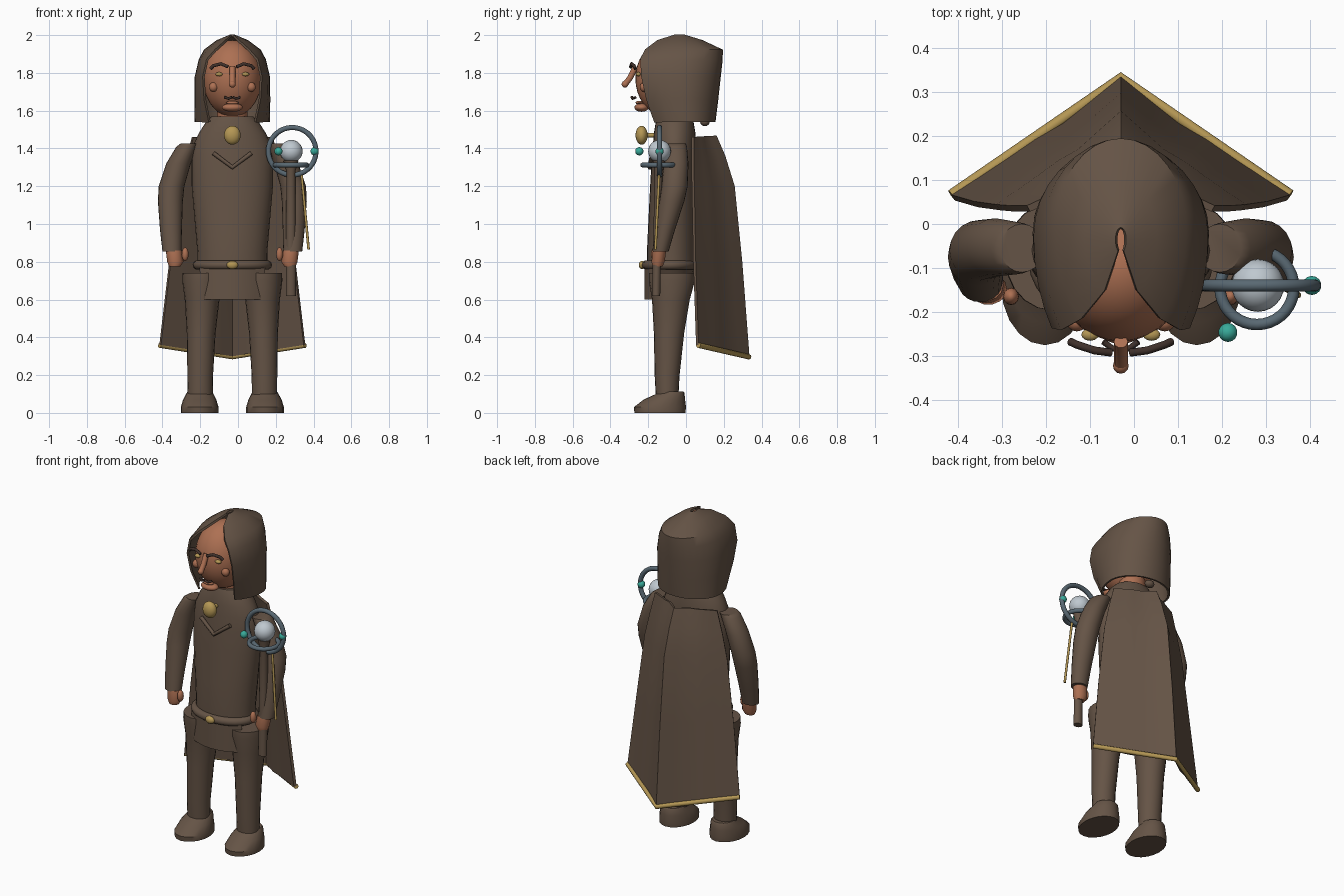
import bpy, bmesh, math
from mathutils import Vector

if "Cube" in bpy.data.objects:
    bpy.data.objects.remove(bpy.data.objects["Cube"])

CX = -0.03  # symmetry line of the body


def material(name, rgb):
    m = bpy.data.materials.new(name)
    m.diffuse_color = (*rgb, 1)
    m.use_nodes = True
    m.node_tree.nodes["Principled BSDF"].inputs["Base Color"].default_value = m.diffuse_color
    return m


CLOTH = material("brown_cloth", (0.130, 0.088, 0.061))
SKIN = material("skin", (0.42, 0.163, 0.086))
GOLD = material("gold", (0.46, 0.31, 0.09))
STEEL = material("steel", (0.10, 0.14, 0.17))
SILVER = material("silver", (0.52, 0.58, 0.63))
TEAL = material("teal", (0.04, 0.40, 0.32))
HAIR = material("dark_brown", (0.05, 0.03, 0.024))


def finish(name, bm, mat, thick=0):
    bmesh.ops.recalc_face_normals(bm, faces=bm.faces)
    me = bpy.data.meshes.new(name)
    bm.to_mesh(me)
    bm.free()
    ob = bpy.data.objects.new(name, me)
    bpy.context.collection.objects.link(ob)
    me.materials.append(mat)
    if thick:
        mod = ob.modifiers.new("thickness", 'SOLIDIFY')
        mod.thickness = thick
        mod.offset = 0
    return ob


def skin_rows(name, rows, mat, closed=False, thick=0):
    """Join rows of points with quads; closed rows get end caps."""
    bm = bmesh.new()
    vs = [[bm.verts.new(p) for p in r] for r in rows]
    n = len(rows[0])
    for a, b in zip(vs, vs[1:]):
        for i in range(n if closed else n - 1):
            j = (i + 1) % n
            bm.faces.new((a[i], a[j], b[j], b[i]))
    if closed:
        bm.faces.new(vs[0][::-1])
        bm.faces.new(vs[-1])
    return finish(name, bm, mat, thick)


def loft(name, rings, mat, n=20):
    """Rings of (x, y, z, x radius, y radius)."""
    rows = [[(x + rx * math.cos(2 * math.pi * i / n), y + ry * math.sin(2 * math.pi * i / n), z)
             for i in range(n)] for x, y, z, rx, ry in rings]
    return skin_rows(name, rows, mat, True)


def ball(name, loc, radii, mat, seg=20):
    bm = bmesh.new()
    bmesh.ops.create_uvsphere(bm, u_segments=seg, v_segments=seg // 2 + 2, radius=1)
    bmesh.ops.scale(bm, vec=radii, verts=bm.verts)
    bmesh.ops.translate(bm, vec=loc, verts=bm.verts)
    return finish(name, bm, mat)


def tube(name, pts, r, mat, cyclic=False):
    cu = bpy.data.curves.new(name, 'CURVE')
    cu.dimensions = '3D'
    cu.bevel_depth = r
    cu.bevel_resolution = 3
    cu.use_fill_caps = True
    sp = cu.splines.new('POLY')
    sp.points.add(len(pts) - 1)
    for p, co in zip(sp.points, pts):
        p.co = (*co, 1)
    sp.use_cyclic_u = cyclic
    cu.materials.append(mat)
    ob = bpy.data.objects.new(name, cu)
    bpy.context.collection.objects.link(ob)
    return ob


def ring(name, c, r, minor, mat, flat):
    pts = []
    for i in range(36):
        u, v = r * math.cos(i * math.pi / 18), r * math.sin(i * math.pi / 18)
        pts.append(Vector(c) + Vector((u, v, 0) if flat else (u, 0, v)))
    return tube(name, pts, minor, mat, True)


# Torso, belt and front panel
loft("torso", [(CX, -.075, .77, .185, .13), (CX, -.075, .85, .185, .132), (CX, -.07, 1.0, .198, .13),
               (CX, -.065, 1.2, .215, .125), (CX, -.062, 1.34, .215, .12), (CX, -.06, 1.42, .205, .115),
               (CX, -.06, 1.48, .178, .11), (CX, -.06, 1.54, .14, .1), (CX, -.06, 1.57, .11, .09)], CLOTH, 28)
tube("belt", [(CX + .185 * math.cos(i * math.pi / 16), -.085 + .125 * math.sin(i * math.pi / 16), .783)
              for i in range(32)], .025, CLOTH, True)
ball("belt_buckle", (CX, -.232, .783), (.03, .018, .022), GOLD)
skin_rows("front_panel", [[(CX + u * w / 4, -.212 + 1.9 * (u * w / 4) ** 2, z) for u in range(-4, 5)]
                          for z, w in ((.77, .17), (.60, .155))], CLOTH, thick=.018)
loft("hips", [(CX, -.075, .68, .12, .1), (CX, -.075, .78, .18, .125)], CLOTH)

# Limbs, mirrored about the body line
for s, side in ((-1, "right"), (1, "left")):
    def X(d):
        return CX + s * d

    loft(side + "_leg", [(X(.17), -.1, .09, .066, .06), (X(.17), -.1, .2, .068, .066),
                         (X(.165), -.09, .42, .076, .08), (X(.16), -.08, .6, .092, .1),
                         (X(.157), -.075, .7, .108, .122), (X(.155), -.075, .74, .108, .122)], CLOTH)
    loft(side + "_foot", [(X(.173), -.138, 0, .1, .135), (X(.173), -.138, .03, .1, .138),
                          (X(.173), -.115, .07, .088, .11), (X(.172), -.078, .105, .07, .07),
                          (X(.172), -.078, .113, .064, .064)], CLOTH)
    loft(side + "_arm", [(X(.32), -.135, .855, .05, .043), (X(.325), -.11, .97, .058, .052),
                         (X(.328), -.075, 1.12, .066, .066), (X(.322), -.06, 1.2, .068, .069),
                         (X(.285), -.053, 1.32, .065, .066), (X(.24), -.055, 1.41, .056, .06),
                         (X(.225), -.055, 1.425, .05, .055)], CLOTH)
    loft(side + "_hand", [(X(.305), -.15, .775, .03, .026), (X(.302), -.148, .8, .043, .036),
                          (X(.31), -.14, .86, .042, .036)], SKIN, 14)
    ball(side + "_thumb", (X(.25), -.165, .84), (.018, .02, .036), SKIN, 12)

    # Face details
    ball(side + "_eye", (X(.07), -.252, 1.793), (.02, .014, .011), GOLD, 12)
    ball(side + "_cheek", (X(.1), -.223, 1.725), (.024, .022, .025), SKIN, 14)
    tube(side + "_brow", [(X(.115), -.268, 1.822), (X(.1), -.275, 1.838), (X(.06), -.288, 1.848),
                          (X(.022), -.293, 1.832)], .009, HAIR)
    tube(side + "_moustache", [(X(.002), -.287, 1.672), (X(.02), -.283, 1.664), (X(.04), -.268, 1.67)],
         .007, HAIR)

# Head
ball("head", (CX, -.1, 1.77), (.155, .168, .203), SKIN, 32)
loft("neck", [(CX, -.06, 1.5, .08, .08), (CX, -.06, 1.64, .08, .08)], SKIN)
tube("nose", [(CX, -.268, 1.83), (CX, -.295, 1.775), (CX, -.322, 1.74)], .016, SKIN)
ball("nose_tip", (CX, -.323, 1.74), (.018, .018, .018), SKIN, 12)
ball("chin", (CX, -.235, 1.617), (.055, .038, .023), SKIN)
ball("lower_lip", (CX, -.247, 1.642), (.034, .02, .01), SKIN, 14)

# Hood: open arches stacked up to a peak (z, half width, edge x, edge y, back y)
rows = []
for z, w, ex, ey, by in ((1.54, .193, .12, -.165, .15), (1.66, .195, .145, -.208, .165),
                         (1.78, .193, .152, -.235, .178), (1.87, .172, .132, -.24, .188),
                         (1.92, .145, .088, -.215, .19), (1.968, .08, .035, -.15, .085),
                         (1.997, .01, .005, -.06, -.01)):
    sy = (ey + by) / 2
    b = math.acos(ex / w)
    d = (sy - ey) / math.sin(b)
    half = [(w * math.cos(b * k / 4), sy - d * math.sin(b * k / 4)) for k in range(4, 0, -1)]
    half += [(w * math.cos(k * math.pi / 16), sy + (by - sy) * math.sin(k * math.pi / 16)) for k in range(8)]
    rows.append([(CX + x, y, z) for x, y in half] + [(CX, by, z)] + [(CX - x, y, z) for x, y in half[::-1]])
skin_rows("hood", rows, CLOTH, thick=.012)
ball("hood_knot", (CX, .1, 1.54), (.03, .025, .022), CLOTH, 12)

# Cape with a middle ridge (z at middle, z at edge, half width, edge y, middle y)
rows = []
for zm, ze, w, ey, my in ((1.465, 1.46, .21, .035, .155), (1.36, 1.33, .245, .035, .2), (1.2, 1.18, .28, .038, .25),
                          (.8, .8, .33, .045, .29), (.3, .36, .382, .06, .328)):
    row = []
    for k in range(-6, 7):
        t = abs(k) / 6
        sag = .018 * math.sin(math.pi * t)
        row.append((CX + w * k / 6, my + (ey - my) * t - sag * (1 if t < .5 else .4), zm + (ze - zm) * t))
    rows.append(row)
skin_rows("cape", rows, CLOTH, thick=.016)
tube("cape_hem", [(CX - .385, .065, .358), (CX, .332, .297), (CX + .385, .065, .358)], .014, GOLD)

# Chest ornaments
ball("brooch", (CX, -.235, 1.47), (.044, .032, .05), GOLD)
tube("brooch_pin", [(CX, -.13, 1.47), (CX, -.22, 1.47)], .012, GOLD)
tube("chest_chevron", [(CX - .1, -.178, 1.375), (CX, -.192, 1.3), (CX + .1, -.178, 1.375)], .012, CLOTH)

# Staff with ringed orb
loft("staff_shaft", [(.28, -.158, .62, .027, .022), (.28, -.15, 1.0, .025, .022),
                     (.28, -.145, 1.28, .024, .022), (.28, -.143, 1.335, .04, .034)], CLOTH, 14)
ball("orb", (.282, -.14, 1.385), (.06, .06, .06), SILVER, 24)
ring("upright_ring", (.287, -.14, 1.385), .126, .014, STEEL, False)
ring("level_ring", (.28, -.145, 1.312), .084, .013, STEEL, True)
ball("front_bead", (.214, -.247, 1.385), (.022, .022, .022), TEAL, 14)
ball("side_bead", (.405, -.14, 1.385), (.022, .022, .022), TEAL, 14)
tube("staff_cord", [(.336, -.142, 1.27), (.374, -.162, .865)], .007, GOLD)

# Convert tubes to meshes and smooth everything, keeping sharp edges
bpy.ops.object.select_all(action='DESELECT')
for ob in bpy.context.scene.objects:
    ob.select_set(True)
    bpy.context.view_layer.objects.active = ob
bpy.ops.object.convert(target='MESH')
bpy.ops.object.shade_smooth_by_angle(angle=math.radians(40))
